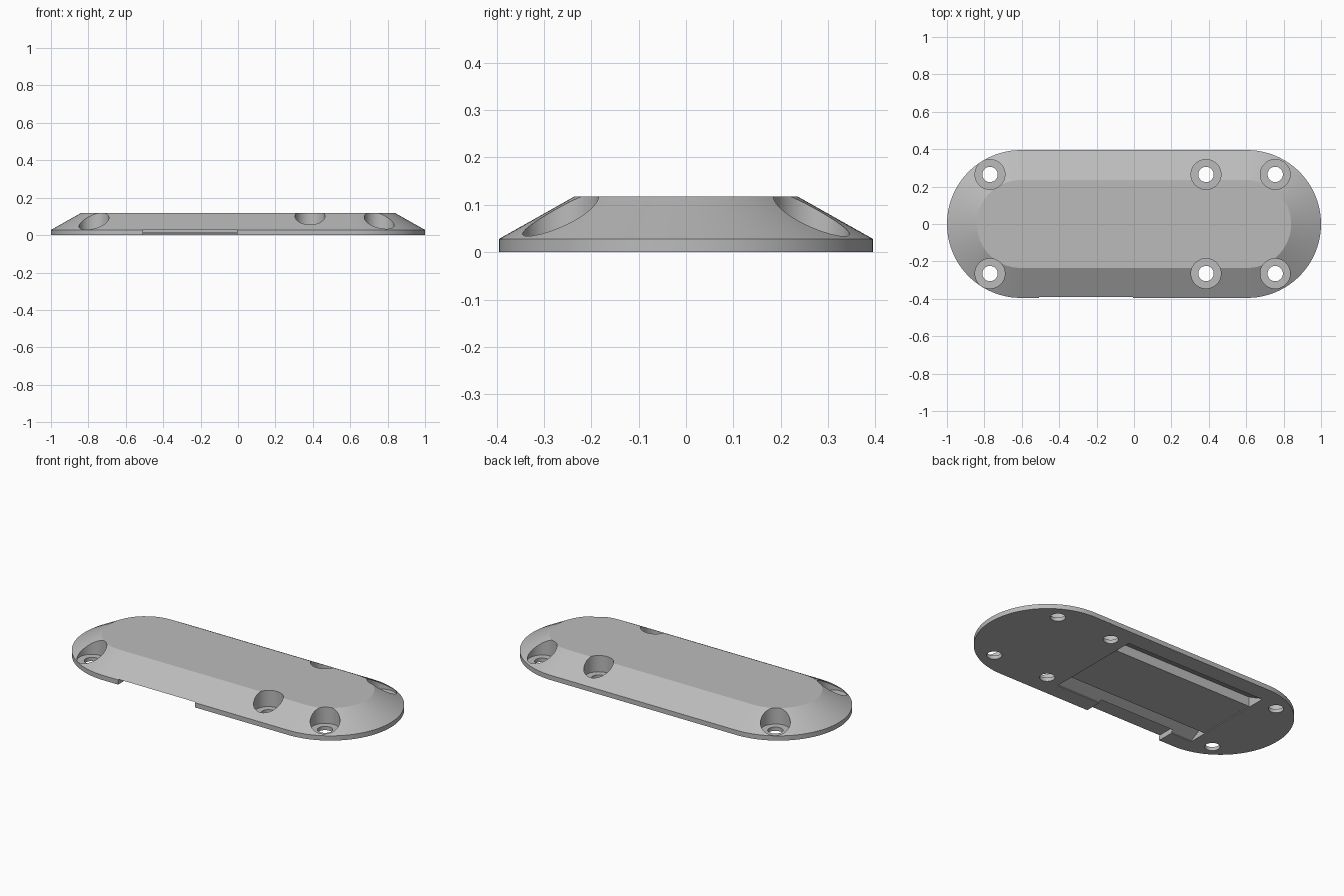
import bpy, bmesh, math

cube = bpy.data.objects.get("Cube")
if cube:
    bpy.data.objects.remove(cube, do_unlink=True)

grey = bpy.data.materials.new("plain_grey")
grey.use_nodes = True
grey.diffuse_color = (0.5, 0.5, 0.5, 1)
grey.node_tree.nodes["Principled BSDF"].inputs["Base Color"].default_value = (0.5, 0.5, 0.5, 1)


def loft(name, rings):
    """Closed solid through a list of equal-length point rings."""
    bm = bmesh.new()
    loops = [[bm.verts.new(p) for p in ring] for ring in rings]
    for low, high in zip(loops, loops[1:]):
        for i in range(len(low)):
            j = (i + 1) % len(low)
            bm.faces.new((low[i], low[j], high[j], high[i]))
    bm.faces.new(loops[0][::-1])
    bm.faces.new(loops[-1])
    bmesh.ops.recalc_face_normals(bm, faces=bm.faces)
    mesh = bpy.data.meshes.new(name)
    bm.to_mesh(mesh)
    bm.free()
    mesh.materials.append(grey)
    obj = bpy.data.objects.new(name, mesh)
    bpy.context.collection.objects.link(obj)
    return obj


def stadium(radius, z, centre=0.605, steps=48):
    points = []
    for side in (1, -1):
        for i in range(steps + 1):
            a = -math.pi / 2 + math.pi * i / steps
            points.append((side * (centre + radius * math.cos(a)), side * radius * math.sin(a), z))
    return points


def circle(x, y, z, radius, steps=48):
    return [(x + radius * math.cos(math.tau * i / steps),
             y + radius * math.sin(math.tau * i / steps), z) for i in range(steps)]


def cut(body, cutter):
    cutter.hide_render = True
    mod = body.modifiers.new("cut", "BOOLEAN")
    mod.operation = "DIFFERENCE"
    mod.solver = "EXACT"
    mod.object = cutter
    bpy.context.view_layer.objects.active = body
    bpy.ops.object.modifier_apply(modifier=mod.name)
    bpy.data.objects.remove(cutter, do_unlink=True)


# Rounded plate with sloping sides
body = loft("cover_plate", [stadium(0.395, 0), stadium(0.395, 0.028), stadium(0.235, 0.118)])

# Counterbored screw holes
for x in (-0.77, 0.385, 0.755):
    for y in (-0.265, 0.265):
        cut(body, loft("counterbore", [circle(x, y, z, 0.08) for z in (0.022, 0.3)]))
        cut(body, loft("bore", [circle(x, y, z, 0.041) for z in (-0.1, 0.2)]))

# Underside recess with a sloped channel along each long side
half = [(0.295, -0.05), (0.295, 0.005), (0.187, 0.062), (0.187, 0.005)]
profile = half + [(-y, z) for y, z in reversed(half)]
cut(body, loft("recess", [[(x, y, z) for y, z in profile] for x in (-0.648, 0.286)]))

# Low slot through the front edge
corners = [(-0.508, -0.5), (-0.005, -0.5), (-0.005, -0.28), (-0.508, -0.28)]
cut(body, loft("slot", [[(x, y, z) for x, y in corners] for z in (-0.05, 0.03)]))

# Smooth rounded ends, crisp edges
bpy.ops.object.select_all(action="DESELECT")
body.select_set(True)
bpy.context.view_layer.objects.active = body
bpy.ops.object.shade_smooth_by_angle(angle=math.radians(20))
